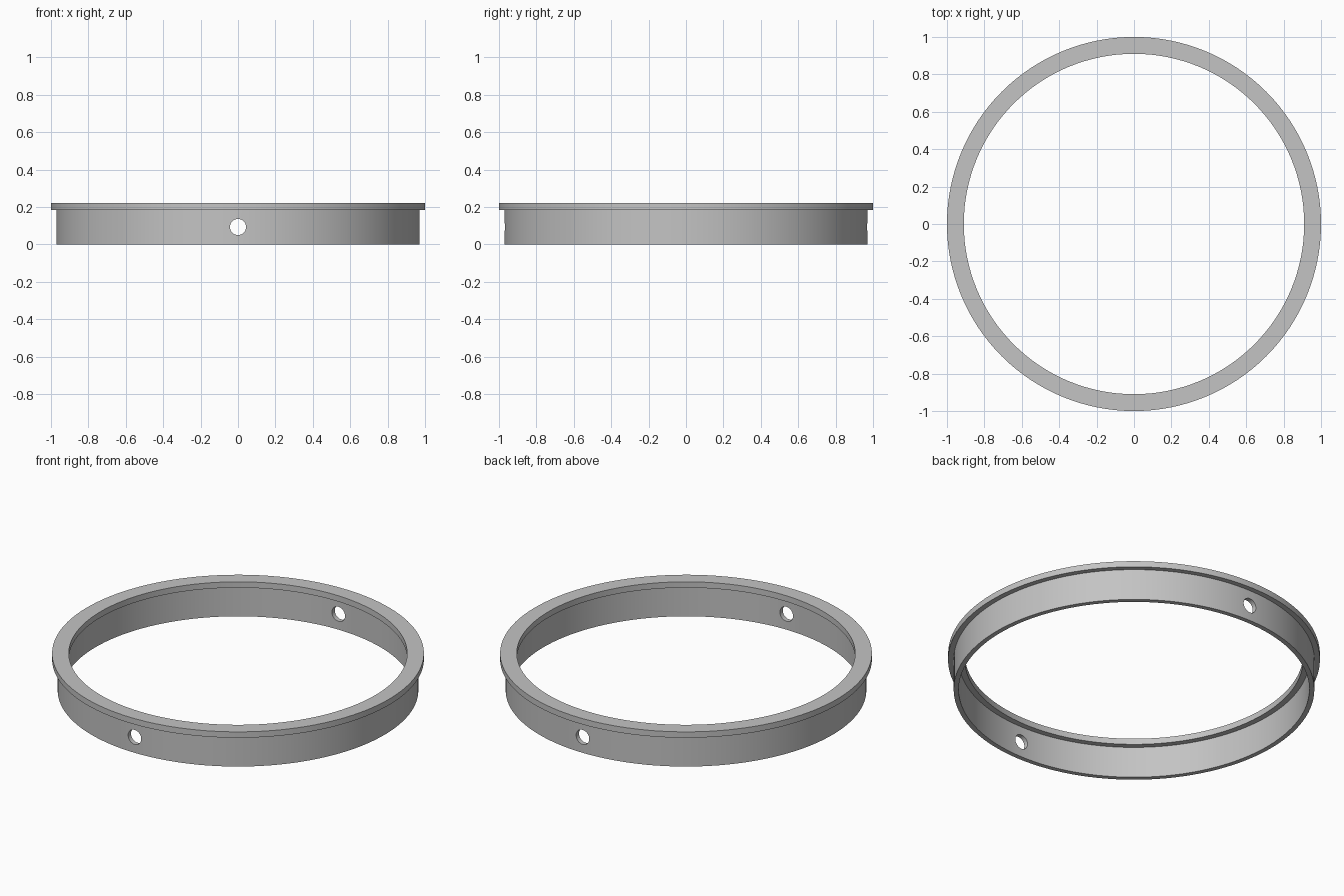
import bpy, bmesh, math

if "Cube" in bpy.data.objects:
    bpy.data.objects.remove(bpy.data.objects["Cube"])

SEGMENTS = 128

grey = bpy.data.materials.new("satin grey")
grey.diffuse_color = (0.55, 0.55, 0.55, 1)
grey.use_nodes = True
grey.node_tree.nodes["Principled BSDF"].inputs["Base Color"].default_value = grey.diffuse_color

# Cross-section (radius, height): thin wall with a flange overhanging both sides
profile = [(0.943, 0), (0.97, 0), (0.97, 0.185), (1.0, 0.185),
           (1.0, 0.22), (0.91, 0.22), (0.91, 0.185), (0.943, 0.185)]

# Flanged ring: the closed profile swept round z
bm = bmesh.new()
loops = []
for i in range(SEGMENTS):
    a = 2 * math.pi * i / SEGMENTS
    loops.append([bm.verts.new((r * math.cos(a), r * math.sin(a), z)) for r, z in profile])
n = len(profile)
for i in range(SEGMENTS):
    here, nxt = loops[i], loops[(i + 1) % SEGMENTS]
    for j in range(n):
        k = (j + 1) % n
        bm.faces.new((here[j], nxt[j], nxt[k], here[k]))
bmesh.ops.recalc_face_normals(bm, faces=bm.faces)
mesh = bpy.data.meshes.new("flanged_ring")
bm.to_mesh(mesh)
bm.free()
ring = bpy.data.objects.new("flanged_ring", mesh)
bpy.context.collection.objects.link(ring)
mesh.materials.append(grey)

# Round holes through the front and back of the wall
bpy.ops.mesh.primitive_cylinder_add(vertices=32, radius=0.043, depth=2.4,
                                    location=(0, 0, 0.093), rotation=(math.pi / 2, 0, 0))
cutter = bpy.context.object
cutter.name = "hole_cutter"
cutter.data.materials.append(grey)
cut = ring.modifiers.new("pin_holes", 'BOOLEAN')
cut.operation = 'DIFFERENCE'
cut.solver = 'EXACT'
cut.object = cutter

# Apply the cut, drop the cutter and smooth the curved walls
bpy.ops.object.select_all(action='DESELECT')
ring.select_set(True)
bpy.context.view_layer.objects.active = ring
bpy.ops.object.modifier_apply(modifier=cut.name)
bpy.data.objects.remove(cutter, do_unlink=True)
bpy.ops.object.shade_smooth_by_angle(angle=math.radians(30))
